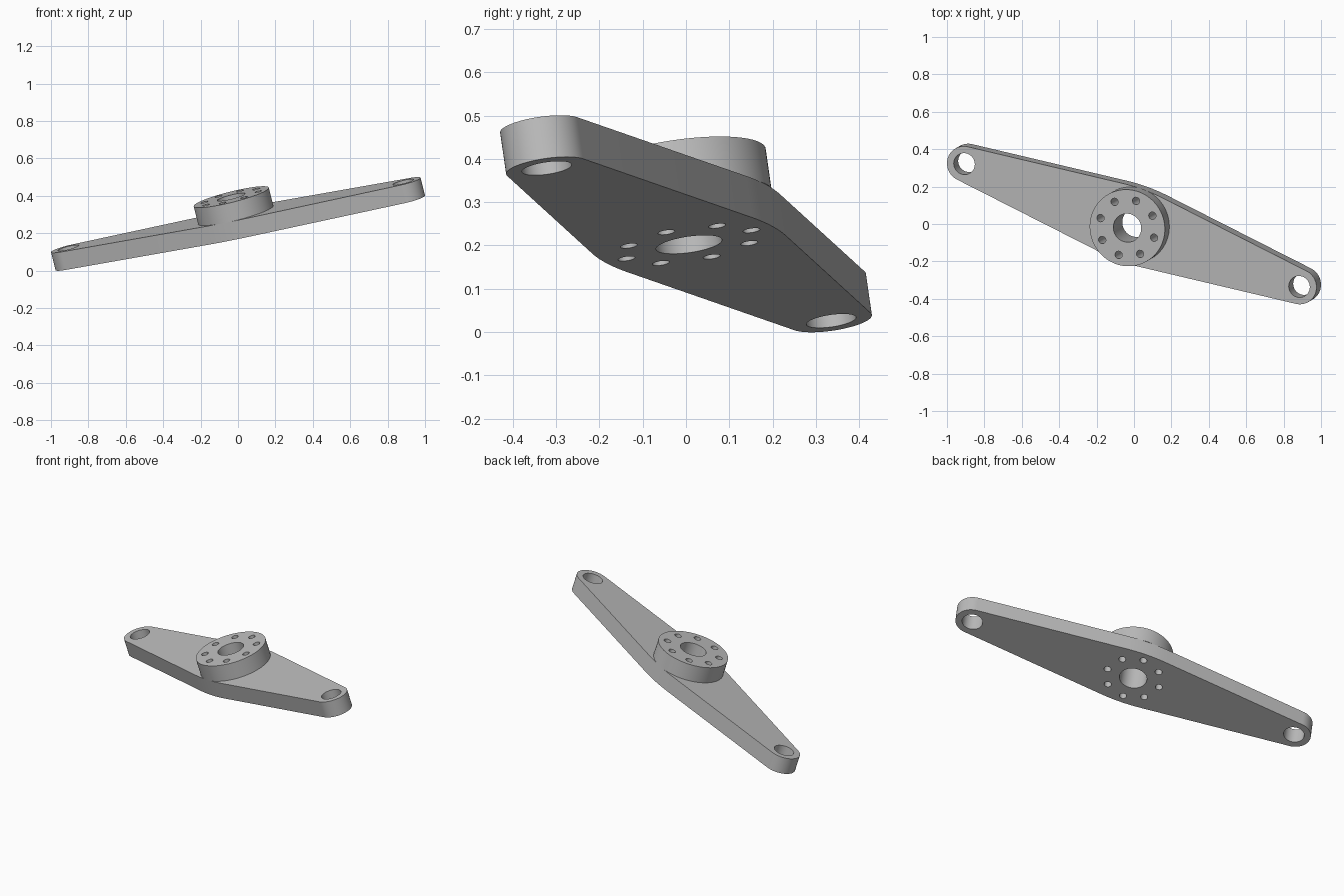
import bpy
import bmesh
from math import sin, cos, pi, acos, atan2, hypot, radians
from mathutils import Vector, Matrix

cube = bpy.data.objects.get("Cube")
if cube:
    bpy.data.objects.remove(cube)

# Main dimensions
ARM = 0.97           # centre to end hole
END_R = 0.095        # rounded end radius
WAIST = 0.205        # half width at the middle
WAIST_R = 1.0        # large radius blending the two tapers
THICK = 0.1
HUB_R = 0.207

# Tilted frame: x along the arm, z along the hub axis
normal = Vector((-0.25, -0.145, 1)).normalized()
along = Vector((0.9, -0.33, 0))
along.z = -(along.x * normal.x + along.y * normal.y) / normal.z
along.normalize()
across = normal.cross(along)
frame = Matrix((along, across, normal)).transposed().to_4x4()
frame.translation = (0, 0, 0.25)

steel = bpy.data.materials.new("grey_metal")
steel.use_nodes = True
grey = (0.5, 0.5, 0.5, 1)
steel.diffuse_color = grey
steel.node_tree.nodes["Principled BSDF"].inputs["Base Color"].default_value = grey


def arc(cx, cy, r, start, end, steps):
    return [(cx + r * cos(start + (end - start) * i / steps),
             cy + r * sin(start + (end - start) * i / steps))
            for i in range(steps + 1)]


def circle(cx, cy, r, steps=64):
    return arc(cx, cy, r, 0, 2 * pi, steps)[:-1]


def slab(name, loops, z_mid, height):
    """Extrude an outline with holes into a solid plate."""
    curve = bpy.data.curves.new(name, "CURVE")
    curve.dimensions = "2D"
    curve.fill_mode = "BOTH"
    curve.extrude = height / 2
    for loop in loops:
        spline = curve.splines.new("POLY")
        spline.points.add(len(loop) - 1)
        for point, (x, y) in zip(spline.points, loop):
            point.co = (x, y, 0, 1)
        spline.use_cyclic_u = True
    temp = bpy.data.objects.new(name + "_outline", curve)
    bpy.context.collection.objects.link(temp)
    bpy.context.view_layer.update()
    mesh = bpy.data.meshes.new_from_object(
        temp.evaluated_get(bpy.context.evaluated_depsgraph_get()))
    bpy.data.objects.remove(temp)
    bpy.data.curves.remove(curve)

    bm = bmesh.new()
    bm.from_mesh(mesh)
    bmesh.ops.remove_doubles(bm, verts=bm.verts, dist=1e-5)
    bmesh.ops.recalc_face_normals(bm, faces=bm.faces)
    bm.to_mesh(mesh)
    bm.free()
    mesh.name = name
    mesh.materials.clear()
    mesh.materials.append(steel)

    obj = bpy.data.objects.new(name, mesh)
    bpy.context.collection.objects.link(obj)
    obj.matrix_world = frame @ Matrix.Translation((0, 0, z_mid))
    bpy.ops.object.select_all(action="DESELECT")
    obj.select_set(True)
    bpy.context.view_layer.objects.active = obj
    bpy.ops.object.shade_smooth_by_angle(angle=radians(30))
    return obj


# Arm outline: waist arcs joined by tangent lines to the rounded ends
drop = WAIST_R - WAIST
taper = atan2(ARM, drop) - acos((WAIST_R - END_R) / hypot(ARM, drop))
half = (arc(ARM, 0, END_R, taper - pi / 2, pi / 2 - taper, 32)
        + arc(0, -drop, WAIST_R, pi / 2 - taper, pi / 2 + taper, 16))
outline = half + [(-x, -y) for x, y in half]

# Bore and ring of bolt holes run through both parts
bores = [circle(0, 0, 0.077)]
for i in range(8):
    a = i * pi / 4
    bores.append(circle(0.155 * cos(a), 0.155 * sin(a), 0.02, 32))
end_holes = [circle(side * ARM, 0, 0.058) for side in (-1, 1)]

slab("arm_plate", [outline] + bores + end_holes, 0, THICK)
slab("hub", [circle(0, 0, HUB_R, 96)] + bores, THICK, THICK)
